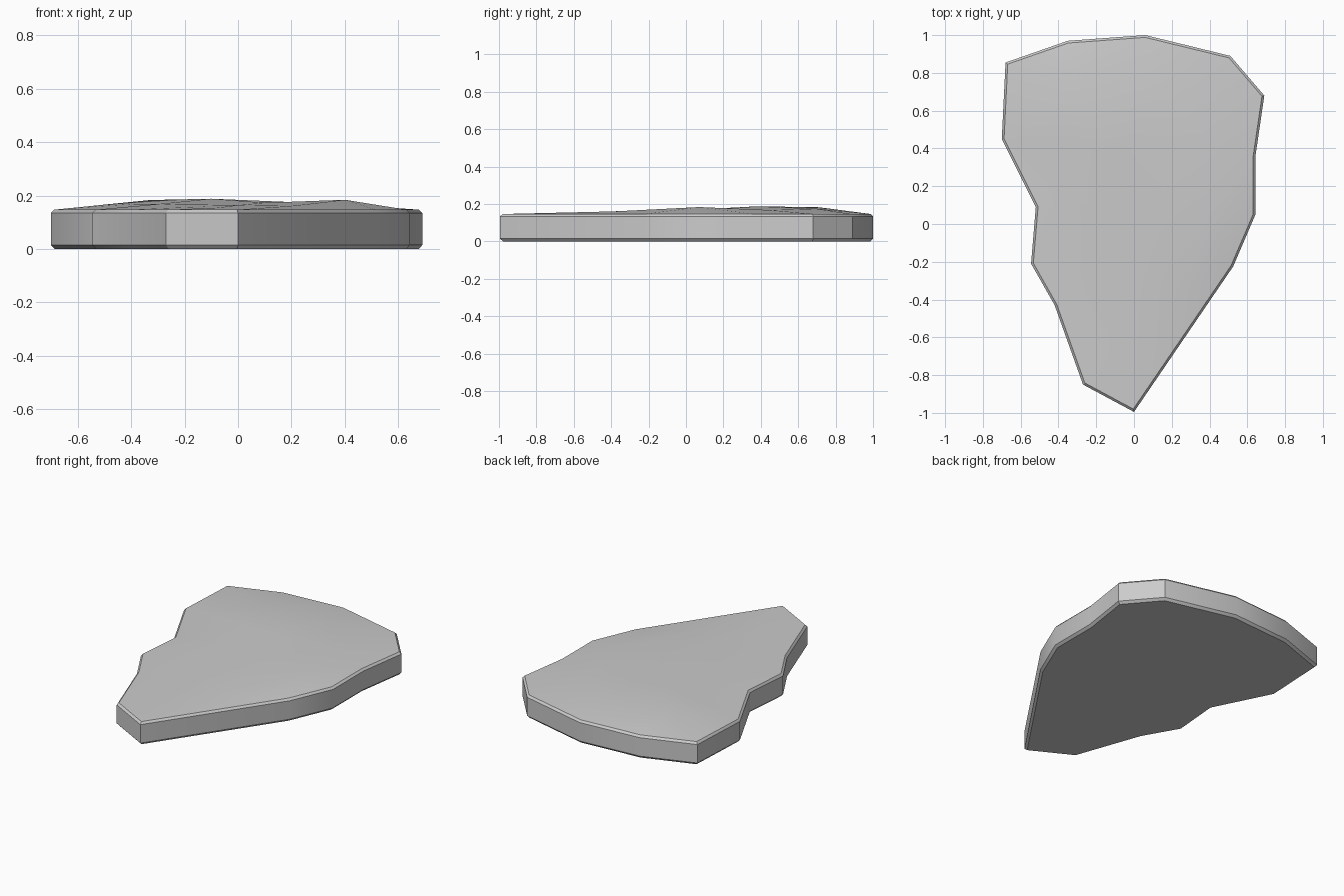
import bpy, bmesh, math
from mathutils import Vector
from mathutils.geometry import delaunay_2d_cdt

if "Cube" in bpy.data.objects:
    bpy.data.objects.remove(bpy.data.objects["Cube"])

# Plan outline of the slab, counter-clockwise from the front tip
outline = [Vector(p) for p in [
    (0, -0.995), (0.525, -0.225), (0.643, 0.05), (0.643, 0.36), (0.69, 0.68),
    (0.51, 0.89), (0.06, 1.0), (-0.35, 0.97), (-0.68, 0.855), (-0.70, 0.45),
    (-0.52, 0.09), (-0.545, -0.21), (-0.42, -0.43), (-0.27, -0.85)]]

# Low bumps on the upper face
bumps = [(-0.33, 0.71, .183), (-0.1, 0.38, .188), (0.4, 0.07, .184),
         (0.2, -0.38, .161), (0.0, -0.3, .164), (0.15, 0.7, .175),
         (0.38, 0.45, .168), (-0.3, 0.12, .168), (-0.08, -0.62, .154),
         (0.1, 0.1, .173), (-0.4, 0.42, .168)]


def inset(points, d):
    """Move every edge of the outline inward by d."""
    out = []
    for i, p in enumerate(points):
        a = (p - points[i - 1]).normalized()
        b = (points[(i + 1) % len(points)] - p).normalized()
        na, nb = Vector((-a.y, a.x)), Vector((-b.y, b.x))
        out.append(p + (na + nb) * d / (1 + na.dot(nb)))
    return out


bm = bmesh.new()
n = len(outline)

# Chamfered side wall
rings = [[bm.verts.new((p.x, p.y, z)) for p in inset(outline, d)]
         for d, z in [(0.014, 0), (0, 0.015), (0, 0.134), (0.012, 0.147)]]
for lo, hi in zip(rings, rings[1:]):
    for i in range(n):
        j = (i + 1) % n
        bm.faces.new((lo[i], lo[j], hi[j], hi[i]))

# Flat underside
bm.faces.new(list(reversed(rings[0])))

# Uneven top, triangulated inside the rim
top = rings[3] + [bm.verts.new(b) for b in bumps]
res = delaunay_2d_cdt([v.co.xy for v in top],
                      [(i, (i + 1) % n) for i in range(n)],
                      [list(range(n))], 1, 1e-5)
for f in res[2]:
    bm.faces.new([top[res[3][i][0]] for i in f])

bmesh.ops.recalc_face_normals(bm, faces=bm.faces)
mesh = bpy.data.meshes.new("stone_slab")
bm.to_mesh(mesh)
bm.free()
slab = bpy.data.objects.new("stone_slab", mesh)
bpy.context.collection.objects.link(slab)
bpy.context.view_layer.objects.active = slab
slab.select_set(True)
bpy.ops.object.shade_smooth_by_angle(angle=math.radians(30))
